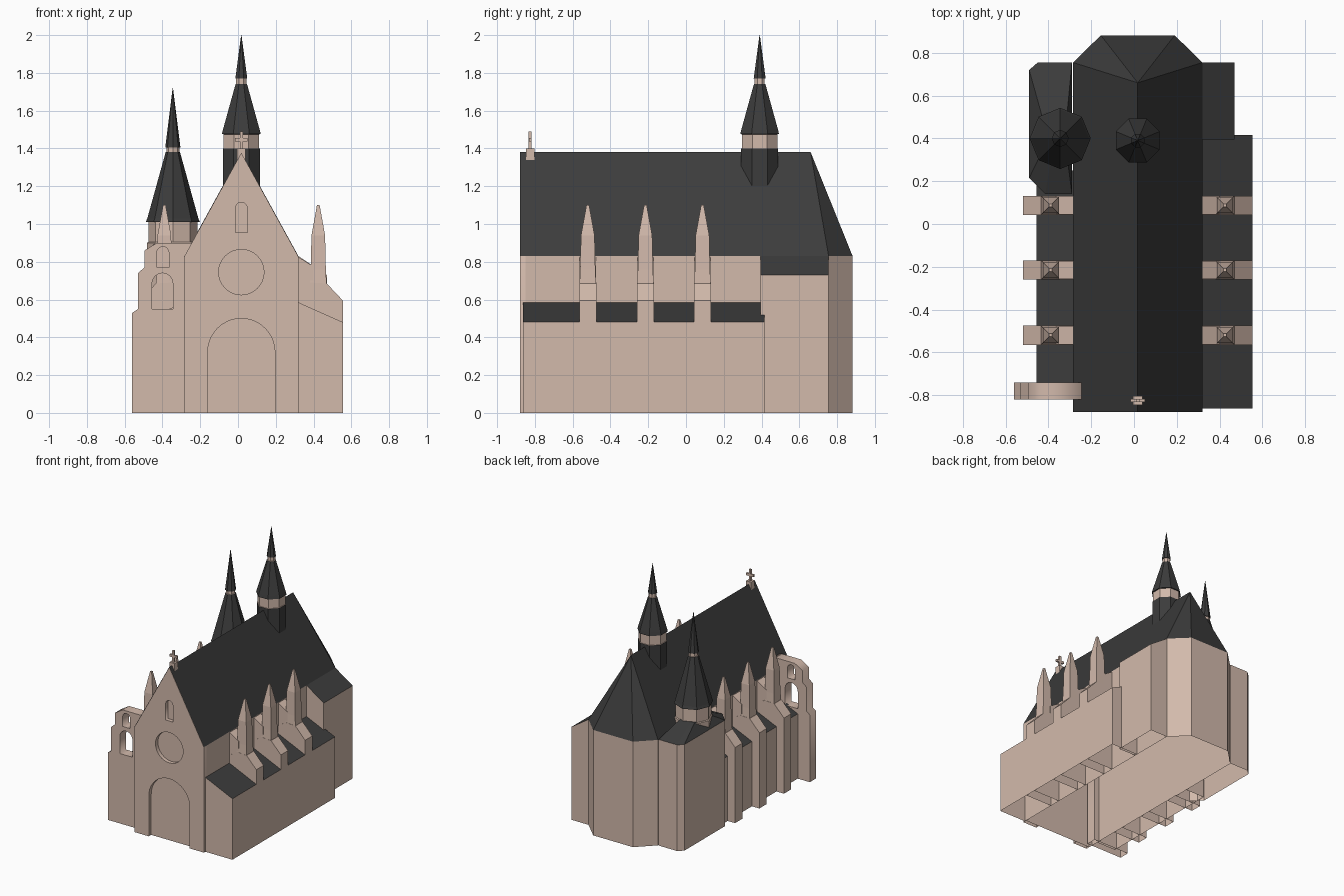
import bpy, bmesh, math

if "Cube" in bpy.data.objects:
    bpy.data.objects.remove(bpy.data.objects["Cube"])

CX = 0.0175                      # centre line of the nave


def material(name, rgb):
    m = bpy.data.materials.new(name)
    m.diffuse_color = (*rgb, 1)
    m.use_nodes = True
    m.node_tree.nodes["Principled BSDF"].inputs["Base Color"].default_value = m.diffuse_color
    return m


MATS = [material("beige stone", (0.65, 0.49, 0.41)),
        material("dark slate", (0.045, 0.045, 0.045))]


def stone(f): return 0
def slate(f): return 1
def roofed(f): return 1 if f.normal.z > 0.2 else 0


def finish(name, bm, rule):
    """Open the underside, colour the faces and link the object."""
    bmesh.ops.recalc_face_normals(bm, faces=bm.faces)
    bm.normal_update()
    floor = [f for f in bm.faces if max(v.co.z for v in f.verts) < 1e-4]
    bmesh.ops.delete(bm, geom=floor, context='FACES')
    for f in bm.faces:
        f.material_index = rule(f)
    me = bpy.data.meshes.new(name)
    bm.to_mesh(me)
    bm.free()
    for m in MATS:
        me.materials.append(m)
    ob = bpy.data.objects.new(name, me)
    bpy.context.collection.objects.link(ob)
    return ob


def loft(name, rings, rule=stone, caps=True):
    bm = bmesh.new()
    vs = [[bm.verts.new(p) for p in r] for r in rings]
    n = len(rings[0])
    for a, b in zip(vs, vs[1:]):
        for i in range(n):
            j = (i + 1) % n
            bm.faces.new((a[i], a[j], b[j], b[i]))
    if caps:
        bm.faces.new(vs[0])
        bm.faces.new(vs[-1])
    return finish(name, bm, rule)


def along_y(name, profile, y0, y1, rule=stone):
    return loft(name, [[(x, y, z) for x, z in profile] for y in (y0, y1)], rule)


def upright(name, plan, z0, z1, rule=stone, caps=True):
    return loft(name, [[(x, y, z) for x, y in plan] for z in (z0, z1)], rule, caps)


def rect(cx, cy, hx, hy):
    return [(cx - hx, cy - hy), (cx + hx, cy - hy), (cx + hx, cy + hy), (cx - hx, cy + hy)]


def mirror(pts):
    return [(2 * CX - x, z) for x, z in pts]


def arch(cx, half, z0, spring, top, n=12):
    """Round-headed opening, from the lower right over the top to the lower left."""
    pts = [(cx + half, z0)]
    for i in range(n + 1):
        a = math.pi * i / n
        pts.append((cx + half * math.cos(a), spring + (top - spring) * math.sin(a)))
    return pts + [(cx - half, z0)]


def pierced_wall(name, loops, y0, y1):
    """Flat wall with holes: first loop is the outline, the rest are openings."""
    cu = bpy.data.curves.new(name, 'CURVE')
    cu.dimensions, cu.fill_mode, cu.extrude = '2D', 'BOTH', (y1 - y0) / 2
    for loop in loops:
        s = cu.splines.new('POLY')
        s.points.add(len(loop) - 1)
        for p, (x, z) in zip(s.points, loop):
            p.co = (x, z, 0, 1)
        s.use_cyclic_u = True
    tmp = bpy.data.objects.new("outline", cu)
    bpy.context.collection.objects.link(tmp)
    dg = bpy.context.evaluated_depsgraph_get()
    me = bpy.data.meshes.new_from_object(tmp.evaluated_get(dg))
    bpy.data.objects.remove(tmp)
    bm = bmesh.new()
    bm.from_mesh(me)
    for v in bm.verts:
        x, y, z = v.co
        v.co = (x, (y0 + y1) / 2 - z, y)
    bmesh.ops.remove_doubles(bm, verts=bm.verts, dist=1e-5)
    return finish(name, bm, stone)


# Nave and apse walls
L, R, EAVE, RIDGE = -0.285, 0.32, 0.83, 1.38
plan = [(L, -0.85), (R, -0.85), (R, 0.755), (0.19, 0.882), (-0.155, 0.882), (L, 0.755)]
upright("nave_walls", plan, 0, EAVE, caps=False)

# Front gable with door, rose window and small window, backed by a plate
gable = [(R, 0), (R, EAVE - .003), (CX, RIDGE - .003), (L, EAVE - .003), (L, 0)]
door = arch(CX, 0.178, 0, 0.32, 0.5, 20)
rose = [(CX + 0.12 * math.cos(math.tau * i / 32), 0.745 + 0.12 * math.sin(math.tau * i / 32))
        for i in range(32)]
pierced_wall("front_gable", [gable + door[::-1], rose, arch(CX, 0.032, 0.955, 1.08, 1.115)],
             -0.88, -0.85)
along_y("gable_backing", [(L, EAVE - .003), (R, EAVE - .003), (CX, RIDGE - .004)], -0.85, -0.845)

# Nave roof with hipped apse end
bm = bmesh.new()
eave = [bm.verts.new((x, y, EAVE)) for x, y in [(R, -0.88)] + plan[2:] + [(L, -0.88)]]
r0, r1 = bm.verts.new((CX, -0.88, RIDGE)), bm.verts.new((CX, 0.66, RIDGE))
bm.faces.new((eave[0], eave[1], r1, r0))
for a, b in zip(eave[1:4], eave[2:5]):
    bm.faces.new((a, b, r1))
bm.faces.new((eave[4], eave[5], r0, r1))
finish("nave_roof", bm, slate)

# Side aisles with lean-to roofs
right_aisle = [(R, 0), (0.555, 0), (0.555, 0.48), (R, 0.585)]
along_y("right_aisle", right_aisle, -0.862, 0.415, roofed)
along_y("left_aisle", [(L, 0), (-0.455, 0), (-0.455, 0.51), (L, 0.585)], -0.76, 0.25, roofed)

# Buttresses with pinnacles, on both sides
base = [(R, 0), (0.555, 0), (0.555, 0.595), (0.47, 0.685), (0.385, 0.69), (R, 0.645)]
arm = [(R, 0.64), (0.4, 0.68), (0.4, 0.775), (R, 0.825)]
for y in (-0.52, -0.215, 0.087):
    for side in ("right", "left"):
        flip = (lambda p: p) if side == "right" else mirror
        px = flip([(0.425, 0)])[0][0]
        along_y(side + "_buttress", flip(base), y - 0.045, y + 0.045)
        along_y(side + "_buttress_arm", flip(arm), y - 0.043, y + 0.043)
        rings = [[(a, b, z) for a, b in rect(px, y, h, h)]
                 for z, h in ((0.68, 0.044), (0.76, 0.040), (0.94, 0.036), (1.1, 0.007))]
        loft(side + "_pinnacle", rings)

# Stepped screen wall at the front left, with two open windows
screen = [(-0.245, 0), (-0.245, 0.9), (-0.43, 0.9), (-0.495, 0.86), (-0.495, 0.77),
          (-0.53, 0.74), (-0.53, 0.55), (-0.56, 0.53), (-0.56, 0)]
pierced_wall("screen_wall", [screen, arch(-0.4, 0.055, 0.55, 0.685, 0.74),
                             arch(-0.398, 0.032, 0.77, 0.848, 0.88)], -0.82, -0.74)

# Right rear chapel
along_y("right_chapel", [(R, 0), (0.47, 0), (0.47, 0.73), (R, 0.83)], 0.395, 0.755, roofed)

# Left rear chapel with chamfered corners and a low roof leaning on the turret
TX, TY = -0.345, 0.4
cp = [(-0.29, 0.14), (-0.415, 0.14), (-0.49, 0.215), (-0.49, 0.72), (-0.45, 0.755), (-0.29, 0.755)]
rings = [[(x, y, z) for x, y in cp] for z in (0, 0.835)]
rings.append([(TX + (x - TX) * 0.6, TY + (y - TY) * 0.35, 0.91) for x, y in cp])
loft("left_chapel", rings, roofed)


# Octagonal turrets: (height, radius) profile, stone between the given heights
def turret(name, cx, cy, turn, profile, bands):
    rings = [[(cx + r * math.cos(turn + i * math.pi / 4), cy + r * math.sin(turn + i * math.pi / 4), z)
              for i in range(8)] for z, r in profile]

    def rule(f):
        z = f.calc_center_median().z
        return 0 if any(a < z < b for a, b in bands) else 1
    loft(name, rings, rule)


turret("ridge_turret", CX, 0.39, math.pi / 8,
       [(1.15, 0.106), (1.4, 0.106), (1.401, 0.102), (1.475, 0.102), (1.476, 0.111), (1.5, 0.105),
        (1.74, 0.033), (1.741, 0.029), (1.77, 0.029), (1.771, 0.034), (2.0, 0.001)],
       [(1.4005, 1.4752), (1.7402, 1.7702)])
turret("side_turret", TX, TY, 0,
       [(0.8, 0.137), (0.9, 0.137), (0.905, 0.13), (1.01, 0.13), (1.011, 0.143), (1.03, 0.135),
        (1.38, 0.038), (1.381, 0.034), (1.405, 0.034), (1.406, 0.04), (1.72, 0.001)],
       [(0.7, 1.0102), (1.3802, 1.4052)])

# Gable cross
upright("cross_foot", rect(CX, -0.825, 0.022, 0.022), 1.34, 1.4)
upright("cross_shaft", rect(CX, -0.825, 0.008, 0.008), 1.4, 1.49)
upright("cross_arms", rect(CX, -0.825, 0.033, 0.007), 1.437, 1.455)
